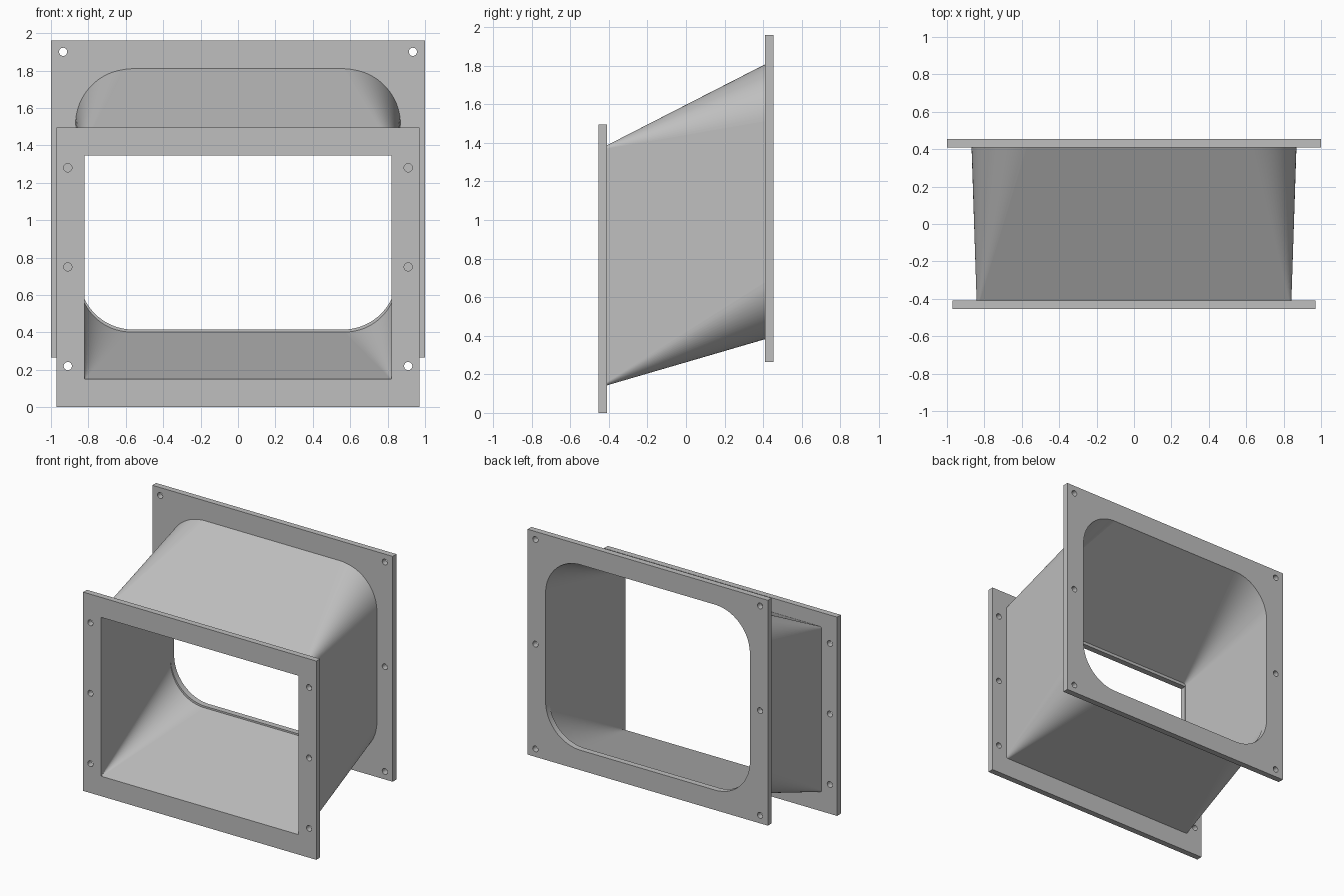
import bpy, bmesh
from math import sin, cos, pi, radians

if "Cube" in bpy.data.objects:
    bpy.data.objects.remove(bpy.data.objects["Cube"])

grey = bpy.data.materials.new("plain grey metal")
grey.use_nodes = True
grey.diffuse_color = (0.52, 0.52, 0.52, 1)
grey.node_tree.nodes["Principled BSDF"].inputs["Base Color"].default_value = (0.52, 0.52, 0.52, 1)

STEPS = 20      # segments per rounded corner
DEPTH = 0.91    # overall depth
PLATE = 0.045   # flange thickness
WALL = 0.02     # duct wall thickness


def rounded_rect(half_w, low, high, r):
    """Counter-clockwise (x, z) outline with four rounded corners."""
    centres = [(half_w - r, high - r), (r - half_w, high - r),
               (r - half_w, low + r), (half_w - r, low + r)]
    pts = []
    for quarter, (cx, cz) in enumerate(centres):
        for i in range(STEPS + 1):
            a = (quarter + i / STEPS) * pi / 2
            pts.append((cx + r * cos(a), cz + r * sin(a)))
    return pts


def rect(half_w, low, high):
    return [(half_w, high), (-half_w, high), (-half_w, low), (half_w, low)]


def circle(cx, cz, r, n=24):
    return [(cx + r * cos(2 * pi * i / n), cz + r * sin(2 * pi * i / n)) for i in range(n)]


def flange(name, y, outlines):
    """Flat plate: first outline is the rim, the others are holes."""
    curve = bpy.data.curves.new(name, "CURVE")
    curve.dimensions = "2D"
    curve.fill_mode = "BOTH"
    curve.extrude = PLATE / 2
    for pts in outlines:
        spline = curve.splines.new("POLY")
        spline.points.add(len(pts) - 1)
        for p, (x, z) in zip(spline.points, pts):
            p.co = (x, z, 0, 1)
        spline.use_cyclic_u = True
    ob = bpy.data.objects.new(name, curve)
    bpy.context.collection.objects.link(ob)
    ob.location.y = y
    ob.rotation_euler.x = pi / 2
    bpy.ops.object.select_all(action="DESELECT")
    ob.select_set(True)
    bpy.context.view_layer.objects.active = ob
    bpy.ops.object.convert(target="MESH")
    ob = bpy.context.object
    bm = bmesh.new()
    bm.from_mesh(ob.data)
    bmesh.ops.remove_doubles(bm, verts=bm.verts, dist=0.0002)
    bmesh.ops.recalc_face_normals(bm, faces=bm.faces)
    bm.to_mesh(ob.data)
    bm.free()
    ob.data.materials.clear()
    ob.data.materials.append(grey)
    bpy.ops.object.shade_smooth_by_angle(angle=radians(30))


def bolt_holes(x, heights):
    return [circle(side * x, z, 0.022) for side in (-1, 1) for z in heights]


# Mounting flanges
flange_y = (DEPTH - PLATE) / 2
flange("front_flange", -flange_y,
       [rect(0.97, 0, 1.495), rect(0.82, 0.15, 1.345)]
       + bolt_holes(0.91, (0.22, 0.75, 1.28)))
flange("back_flange", flange_y,
       [rect(1.0, 0.265, 1.96), rounded_rect(0.85, 0.415, 1.81, 0.29)]
       + bolt_holes(0.935, (0.325, 1.1125, 1.9)))

# Duct: square front section blending into a rounded, raised back section
bm = bmesh.new()


def ring(y, half_w, low, high, r, grow):
    pts = rounded_rect(half_w + grow, low - grow, high + grow, r)
    return [bm.verts.new((x, y, z)) for x, z in pts]


end = DEPTH / 2 - 0.001
inner_front = ring(-end, 0.82, 0.15, 1.345, 0.002, 0)
inner_back = ring(end, 0.85, 0.415, 1.81, 0.29, 0)
outer_back = ring(end, 0.85, 0.415, 1.81, 0.29 + WALL, WALL)
outer_front = ring(-end, 0.82, 0.15, 1.345, 0.002, WALL)
loops = [inner_front, inner_back, outer_back, outer_front]
count = len(inner_front)
for k, a in enumerate(loops):
    b = loops[(k + 1) % 4]
    for i in range(count):
        j = (i + 1) % count
        face = bm.faces.new((a[i], a[j], b[j], b[i]))
        # Only the corner blends are smooth; panels and end rims stay flat
        face.smooth = k in (0, 2) and i % (STEPS + 1) != STEPS
bmesh.ops.recalc_face_normals(bm, faces=bm.faces)
mesh = bpy.data.meshes.new("duct")
bm.to_mesh(mesh)
bm.free()
mesh.materials.append(grey)
bpy.context.collection.objects.link(bpy.data.objects.new("duct", mesh))
